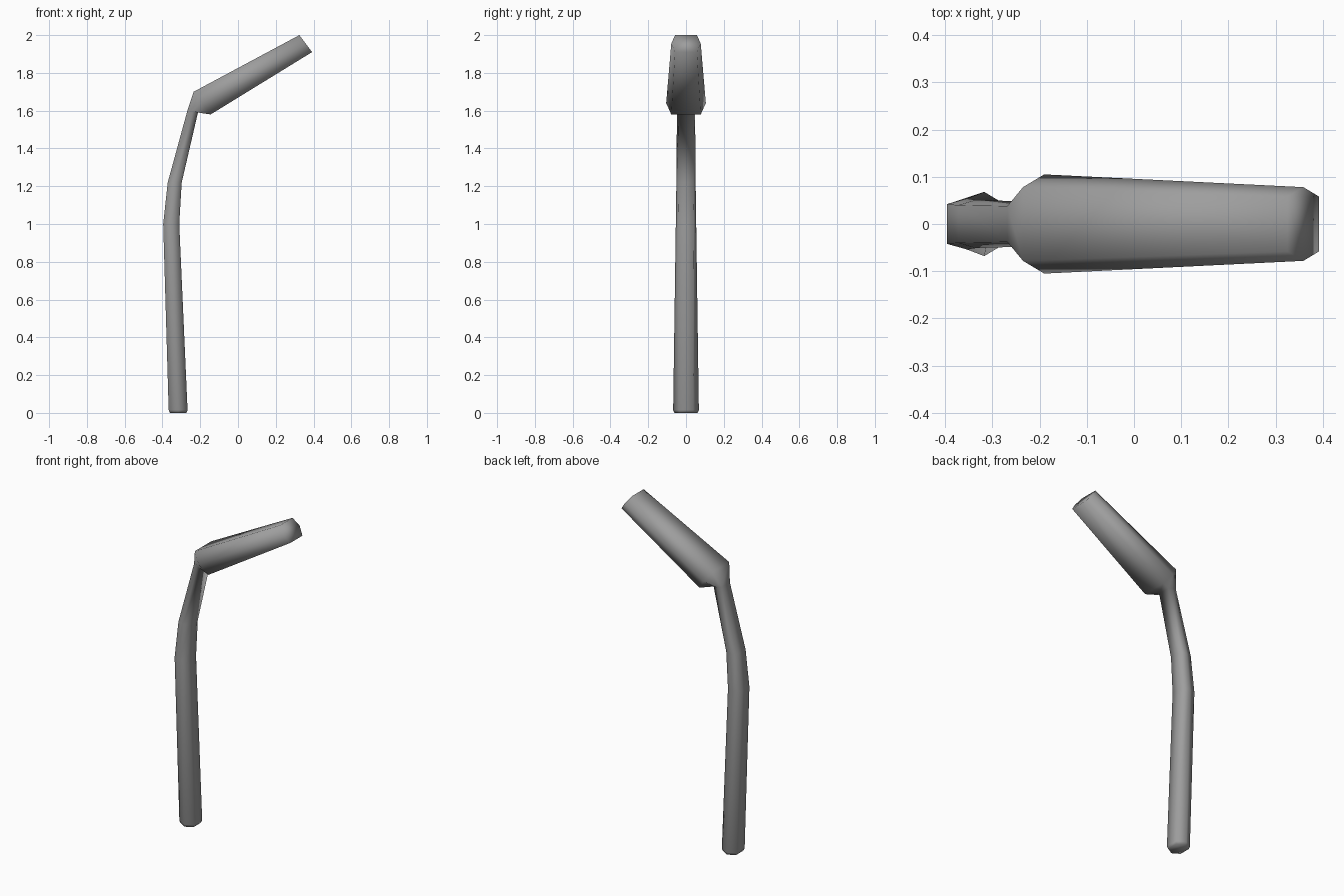
import bpy
import bmesh

cube = bpy.data.objects.get("Cube")
if cube:
    bpy.data.objects.remove(cube, do_unlink=True)

# Single grey material
grey = bpy.data.materials.new("plain grey")
grey.use_nodes = True
colour = (0.34, 0.34, 0.34, 1)
grey.diffuse_color = colour
grey.node_tree.nodes["Principled BSDF"].inputs["Base Color"].default_value = colour

# Hexagonal sections: outer (x, z), inner (x, z), flat half width, ridge half width
sections = [
    ((-0.361, 0.0), (-0.273, 0.0), 0.034, 0.061),      # foot
    ((-0.367, 0.015), (-0.267, 0.015), 0.038, 0.068),  # foot rim
    ((-0.396, 1.0), (-0.311, 1.0), 0.042, 0.054),      # lower bend
    ((-0.372, 1.22), (-0.298, 1.22), 0.040, 0.051),    # upper bend
    ((-0.268, 1.60), (-0.212, 1.59), 0.038, 0.048),    # neck
    ((-0.235, 1.70), (-0.145, 1.58), 0.078, 0.105),    # head shoulder
    ((0.325, 2.0), (0.392, 1.91), 0.058, 0.078),       # head tip
]

# Loft the stem and head as one skin
bm = bmesh.new()
rings = []
for (ox, oz), (ix, iz), flat, ridge in sections:
    mx, mz = (ox + ix) / 2, (oz + iz) / 2
    hexagon = [(ox, -flat, oz), (mx, -ridge, mz), (ix, -flat, iz),
               (ix, flat, iz), (mx, ridge, mz), (ox, flat, oz)]
    rings.append([bm.verts.new(p) for p in hexagon])

for a, b in zip(rings, rings[1:]):
    for i in range(6):
        j = (i + 1) % 6
        bm.faces.new((a[i], a[j], b[j], b[i]))

# Foot and tip caps
bm.faces.new(rings[0][::-1])
bm.faces.new(rings[-1])
bmesh.ops.recalc_face_normals(bm, faces=bm.faces)
for face in bm.faces:
    face.smooth = True

mesh = bpy.data.meshes.new("stem_and_head")
bm.to_mesh(mesh)
bm.free()
mesh.materials.append(grey)
obj = bpy.data.objects.new("stem_and_head", mesh)
bpy.context.collection.objects.link(obj)
